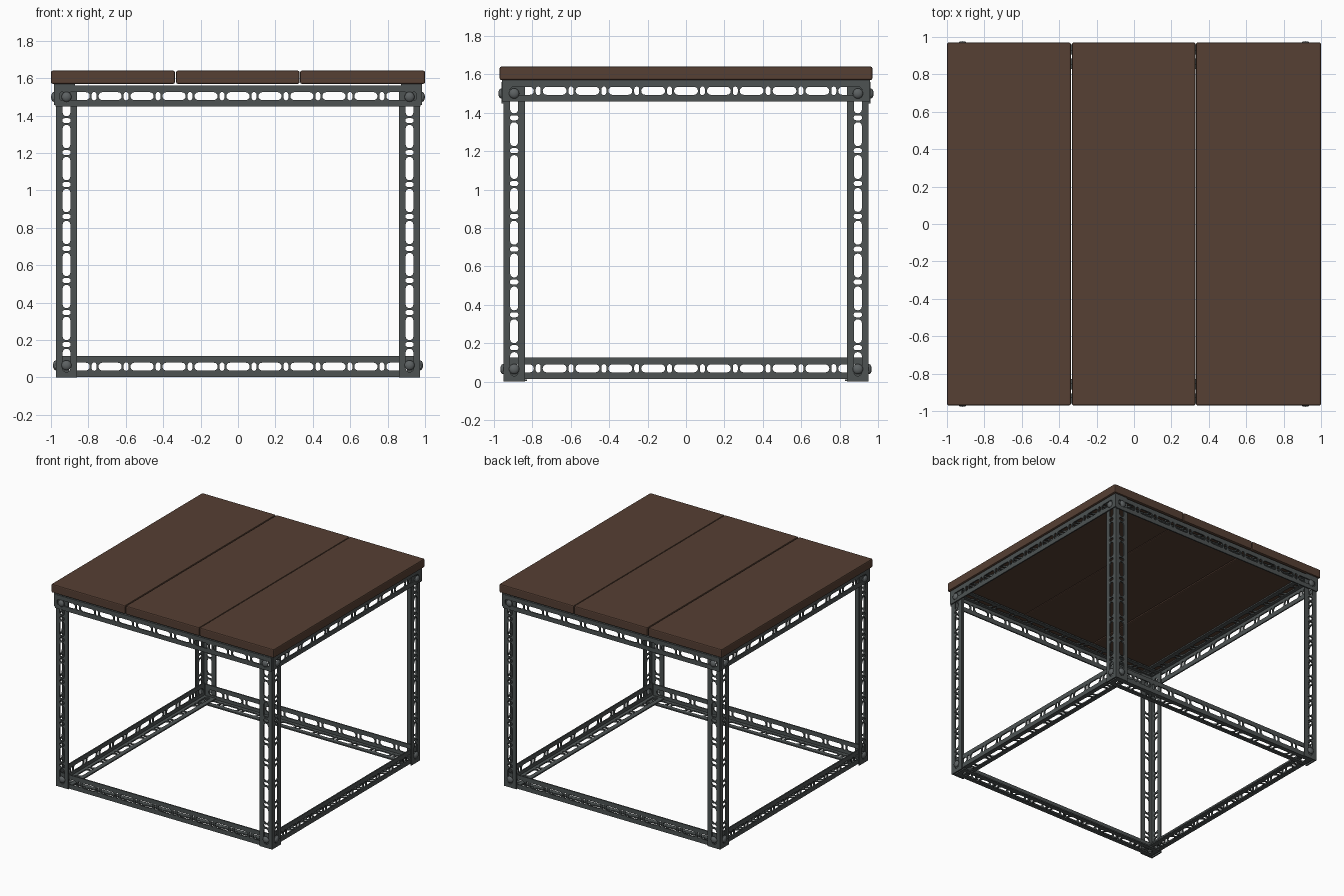
import bpy, bmesh, math
from mathutils import Matrix, Vector

if "Cube" in bpy.data.objects:
    bpy.data.objects.remove(bpy.data.objects["Cube"])

WIDTH, THICK, PITCH = 0.112, 0.01, 0.171


def material(name, rgb, rough):
    m = bpy.data.materials.new(name)
    m.use_nodes = True
    m.diffuse_color = (*rgb, 1)
    bsdf = m.node_tree.nodes["Principled BSDF"]
    bsdf.inputs["Base Color"].default_value = (*rgb, 1)
    bsdf.inputs["Roughness"].default_value = rough
    return m


STEEL = material("dark steel", (0.075, 0.086, 0.086), 0.6)
BOLT = material("bolt steel", (0.11, 0.122, 0.125), 0.5)
WOOD = material("brown wood", (0.092, 0.050, 0.033), 0.7)


def add_object(name, bm, mat, smooth=False):
    mesh = bpy.data.meshes.new(name)
    bm.to_mesh(mesh)
    bm.free()
    mesh.materials.append(mat)
    ob = bpy.data.objects.new(name, mesh)
    bpy.context.collection.objects.link(ob)
    for p in mesh.polygons:
        p.use_smooth = smooth
    return ob


def obround(cx, cy, straight, radius, across=False, steps=6):
    """Outline of a round-ended slot."""
    pts = []
    for side in (1, -1):
        for i in range(steps + 1):
            a = math.pi * (i / steps - 0.5)
            u = side * (straight / 2 + radius * math.cos(a))
            v = side * radius * math.sin(a)
            pts.append((cx + v, cy - u) if across else (cx + u, cy + v))
    return pts


def slotted_plate(length, low):
    """Flat strip along x with long slots and short cross slots."""
    h = length / 2
    loops = [[(-h, low), (h, low), (h, WIDTH), (-h, WIDTH)]]
    count = int((h - 0.02) / (PITCH / 2))
    for k in range(-count, count + 1):
        x = k * PITCH / 2
        if k % 2 == 0 and abs(x) + 0.07 < h:
            loops.append(obround(x, WIDTH / 2, 0.083, 0.021))
        elif k % 2:
            loops.append(obround(x, WIDTH / 2, 0.019, 0.013, across=True))
    curve = bpy.data.curves.new("plate", "CURVE")
    curve.dimensions, curve.fill_mode, curve.extrude = "2D", "BOTH", THICK / 2
    for loop in loops:
        s = curve.splines.new("POLY")
        s.points.add(len(loop) - 1)
        for p, (x, y) in zip(s.points, loop):
            p.co = (x, y, 0, 1)
        s.use_cyclic_u = True
    ob = bpy.data.objects.new("plate", curve)
    bpy.context.collection.objects.link(ob)
    deps = bpy.context.evaluated_depsgraph_get()
    mesh = bpy.data.meshes.new_from_object(ob.evaluated_get(deps))
    bpy.data.objects.remove(ob)
    bpy.data.curves.remove(curve)
    mesh.transform(Matrix.Translation((0, 0, THICK / 2)))
    return mesh


def angle_bar(name, length, corner, along, inward, up):
    """L-section bar: one flange rises along 'up', the other along 'inward'."""
    bm = bmesh.new()
    standing = slotted_plate(length, 0)
    standing.transform(Matrix(((1, 0, 0, 0), (0, 0, 1, 0), (0, 1, 0, 0), (0, 0, 0, 1))))
    lying = slotted_plate(length, THICK)
    for mesh in (standing, lying):
        bm.from_mesh(mesh)
        bpy.data.meshes.remove(mesh)
    frame = Matrix((along, inward, up)).transposed().to_4x4()
    bm.transform(Matrix.Translation(corner) @ frame)
    bmesh.ops.remove_doubles(bm, verts=bm.verts, dist=0.0001)
    bmesh.ops.recalc_face_normals(bm, faces=bm.faces)
    add_object(name, bm, STEEL)


def bolt(name, pos, outward):
    """Domed bolt head facing 'outward'."""
    bm = bmesh.new()
    bmesh.ops.create_uvsphere(bm, u_segments=16, v_segments=10, radius=0.027)
    bmesh.ops.bisect_plane(bm, geom=bm.verts[:] + bm.edges[:] + bm.faces[:],
                           plane_co=(0, 0, 0), plane_no=(0, 0, 1), clear_inner=True)
    bmesh.ops.scale(bm, verts=bm.verts, vec=(1, 1, 0.6))
    turn = Vector((0, 0, 1)).rotation_difference(Vector(outward)).to_matrix().to_4x4()
    bm.transform(Matrix.Translation(pos) @ turn)
    add_object(name, bm, BOLT, smooth=True)


X, Y, Z = Vector((1, 0, 0)), Vector((0, 1, 0)), Vector((0, 0, 1))
LEG_X, LEG_Y, LEG_H = 0.973, 0.951, 1.55

# Legs, with bolts on both outer faces of each corner
for sy, fb in ((-1, "front"), (1, "back")):
    for sx, lr in ((-1, "right"), (1, "left")):
        tag = f"{fb}_{lr}"
        angle_bar(f"{tag}_leg", LEG_H, (sx * LEG_X, sy * LEG_Y, LEG_H / 2),
                  Z, -sx * X, -sy * Y)
        for z, level, gap in ((0.065, "bottom", 0), (1.5, "top", THICK)):
            bolt(f"{tag}_{level}_bolt_a",
                 (sx * (LEG_X - WIDTH / 2), sy * (LEG_Y + gap), z), sy * Y)
            bolt(f"{tag}_{level}_bolt_b",
                 (sx * (LEG_X + gap), sy * (LEG_Y - WIDTH / 2), z), sx * X)

# Rails: the top ones wrap the legs, the bottom ones sit inside them
for s, fb, lr in ((-1, "front", "right"), (1, "back", "left")):
    angle_bar(f"{fb}_top_rail", 1.95, (0, s * (LEG_Y + THICK), LEG_H + THICK),
              X, -s * Y, -Z)
    angle_bar(f"{lr}_top_rail", 1.914, (s * (LEG_X + THICK), 0, LEG_H + 2 * THICK),
              Y, -s * X, -Z)
    angle_bar(f"{fb}_bottom_rail", 1.9, (0, s * (LEG_Y - THICK), 0.002),
              X, -s * Y, Z)
    angle_bar(f"{lr}_bottom_rail", 1.86, (s * (LEG_X - THICK), 0, 0.0125),
              Y, -s * X, Z)

# Table top planks
for name, x0, x1 in (("right_plank", -1, -0.338), ("middle_plank", -0.331, 0.329),
                     ("left_plank", 0.332, 1)):
    bm = bmesh.new()
    bmesh.ops.create_cube(bm, size=1)
    bmesh.ops.scale(bm, verts=bm.verts, vec=(x1 - x0, 1.94, 0.07))
    bmesh.ops.translate(bm, verts=bm.verts, vec=((x0 + x1) / 2, 0, 1.605))
    bmesh.ops.bevel(bm, geom=bm.edges[:], offset=0.008, segments=2,
                    profile=0.5, affect="EDGES")
    add_object(name, bm, WOOD)
